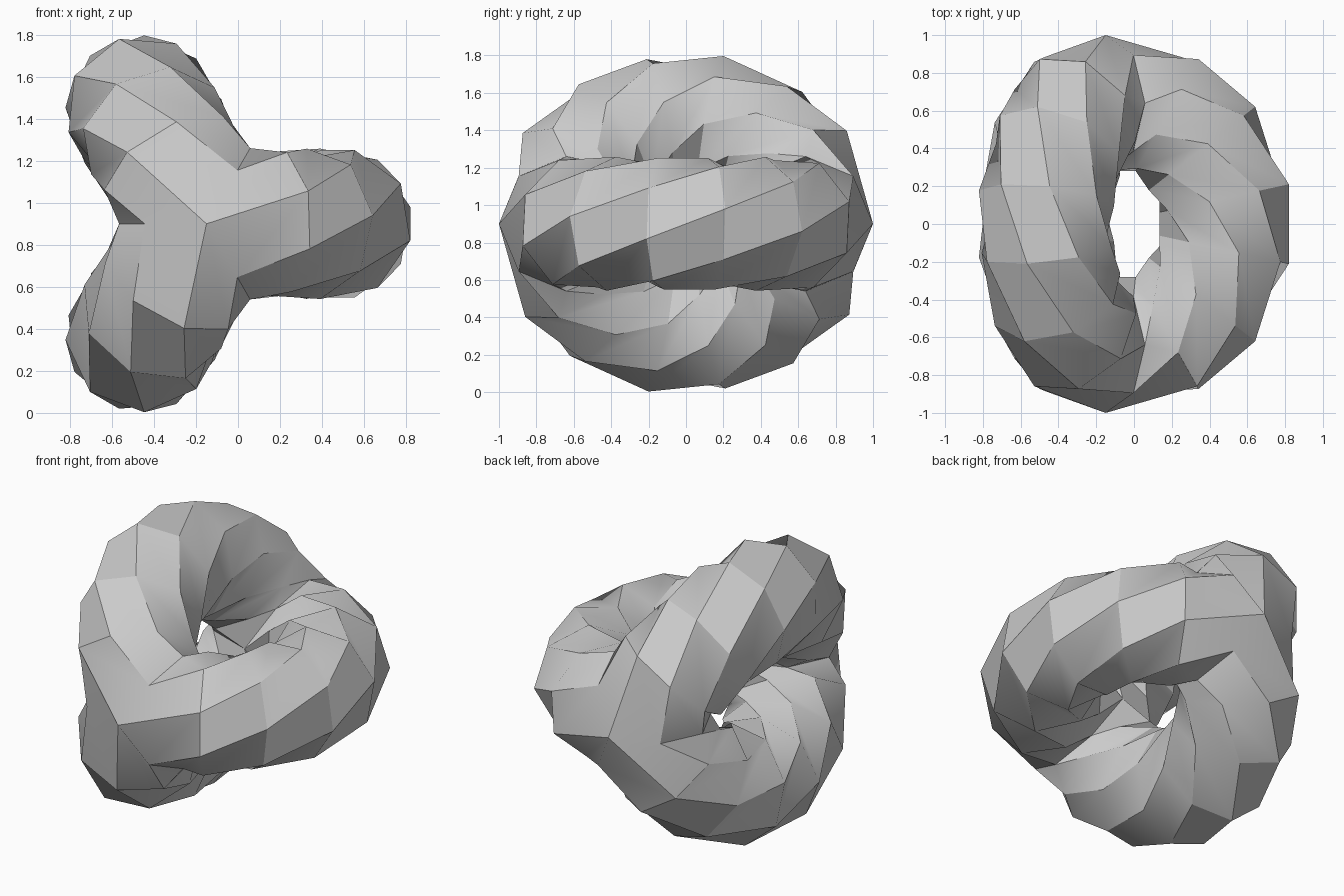
import bpy, bmesh, math
from mathutils import Vector, Matrix

cube = bpy.data.objects.get("Cube")
if cube:
    bpy.data.objects.remove(cube, do_unlink=True)

SIDES, STEPS, TUBE = 8, 7, 0.36
HUB = Vector((-0.15, 0, 0.9))
TWIST = math.pi / STEPS                      # half a turn along each arm
# centre line of the front half of an arm: distance from axis, depth
HALF = [(0.0, 0.64), (0.325, 0.577), (0.51, 0.4), (0.627, 0.136)]
PATH = [(r, -y) for r, y in HALF] + [(r, y) for r, y in reversed(HALF)]


def ring_point(i, j):
    """Point j on ring i of the arm that points along +x."""
    r, y = PATH[i]
    a = 2 * math.pi * j / SIDES + TWIST * i
    out, side = TUBE * math.cos(a), TUBE * math.sin(a)
    if i in (0, STEPS):                      # mitred joint shared by the arms
        return Vector((abs(side) * math.tan(math.radians(30)),
                       y + math.copysign(1, y) * out, side))
    phi = math.atan2(y, r)
    return Vector((r + out * math.cos(phi), y + out * math.sin(phi), side))


# three twisted arms around the depth axis, welded at both joints
bm = bmesh.new()
for k in range(3):
    turn = Matrix.Rotation(2 * math.pi * k / 3, 3, 'Y')
    rings = [[bm.verts.new(HUB + turn @ ring_point(i, j)) for j in range(SIDES)]
             for i in range(STEPS + 1)]
    for a, b in zip(rings, rings[1:]):
        for j in range(SIDES):
            n = (j + 1) % SIDES
            bm.faces.new((a[j], a[n], b[n], b[j]))
bmesh.ops.remove_doubles(bm, verts=bm.verts, dist=0.002)
bmesh.ops.recalc_face_normals(bm, faces=bm.faces)
mesh = bpy.data.meshes.new("twisted_three_arm_ring")
bm.to_mesh(mesh)
bm.free()

# plain grey
mat = bpy.data.materials.new("light_grey")
mat.use_nodes = True
grey = (0.6, 0.6, 0.6, 1)
mat.diffuse_color = grey
mat.node_tree.nodes["Principled BSDF"].inputs["Base Color"].default_value = grey
mesh.materials.append(mat)

obj = bpy.data.objects.new("twisted_three_arm_ring", mesh)
bpy.context.collection.objects.link(obj)
bpy.context.view_layer.objects.active = obj
obj.select_set(True)
bpy.ops.object.shade_smooth_by_angle(angle=math.radians(30))
